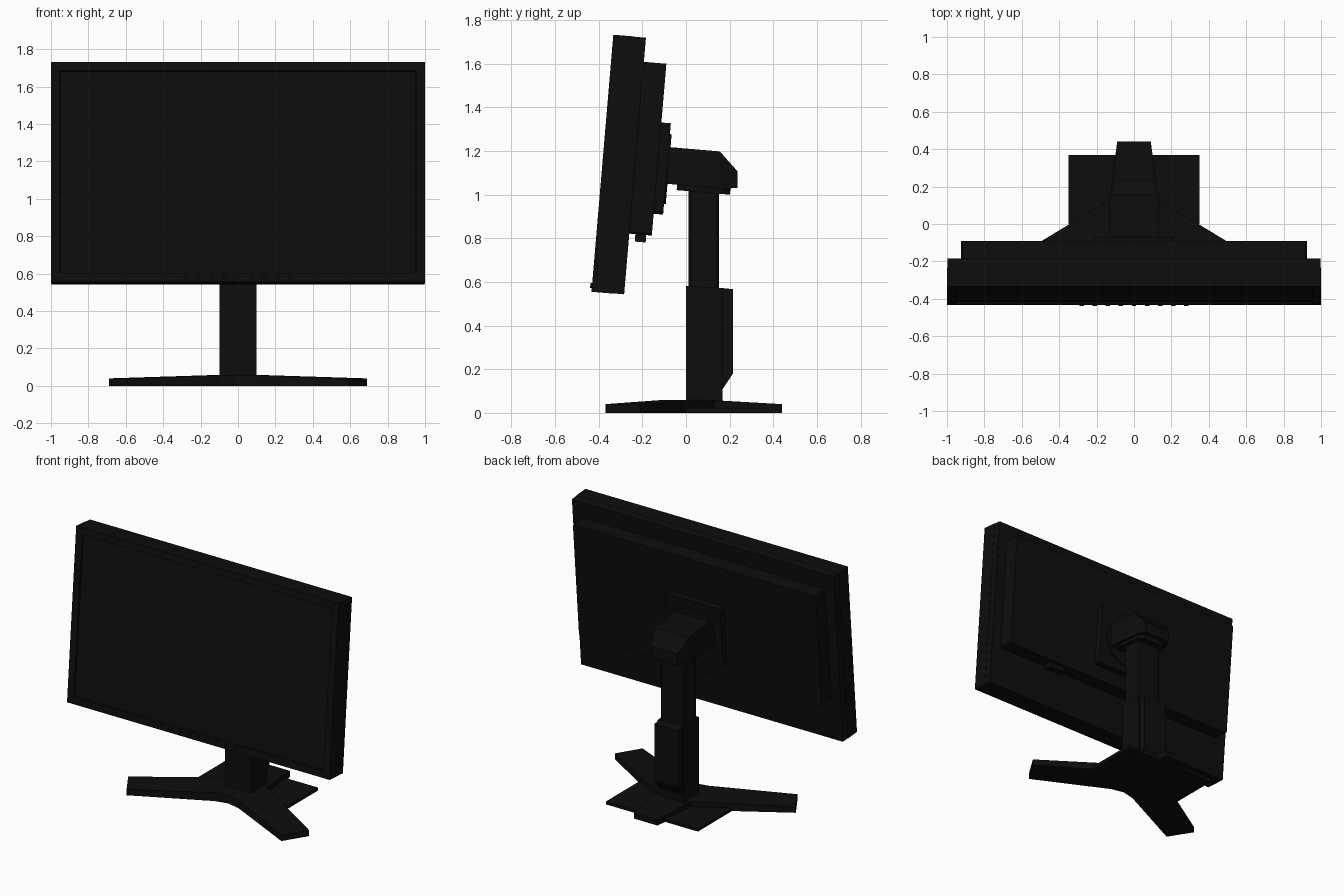
import bpy, bmesh, math
from mathutils import Matrix, Vector

if "Cube" in bpy.data.objects:
    bpy.data.objects.remove(bpy.data.objects["Cube"])

black = bpy.data.materials.new("black_plastic")
black.diffuse_color = (0.004, 0.004, 0.004, 1)
black.use_nodes = True
black.node_tree.nodes["Principled BSDF"].inputs["Base Color"].default_value = black.diffuse_color
TILT = math.radians(-4.85)
# panel frame: origin at the lower front edge, y = depth, z = up the screen
PANEL = Matrix.Translation((0, -0.433, 0.555)) @ Matrix.Rotation(TILT, 4, 'X')


def finish(name, bm, mat=Matrix()):
    bmesh.ops.recalc_face_normals(bm, faces=bm.faces)
    me = bpy.data.meshes.new(name)
    bm.to_mesh(me)
    bm.free()
    ob = bpy.data.objects.new(name, me)
    bpy.context.collection.objects.link(ob)
    ob.matrix_world = mat
    me.materials.append(black)
    return ob


def box_bm(hw, y0, y1, z0, z1, cx=0):
    bm = bmesh.new()
    m = Matrix.Translation((cx, (y0 + y1) / 2, (z0 + z1) / 2)) @ Matrix.Diagonal((2 * hw, y1 - y0, z1 - z0, 1))
    bmesh.ops.create_cube(bm, size=1, matrix=m)
    return bm


def bevel_along(bm, axis, width):
    edges = [e for e in bm.edges if abs((e.verts[0].co - e.verts[1].co).normalized()[axis]) > 0.99]
    bmesh.ops.bevel(bm, geom=edges, offset=width, segments=1, affect='EDGES')


def cylinder(bm, x, y0, y1, z, r, n):
    m = Matrix.Translation((x, (y0 + y1) / 2, z)) @ Matrix.Rotation(math.pi / 2, 4, 'X')
    bmesh.ops.create_cone(bm, cap_ends=True, segments=n, radius1=r, radius2=r, depth=y1 - y0, matrix=m)


def profile_solid(name, pts, hw):
    """Side profile (y, z) extruded across x."""
    bm = bmesh.new()
    f = bm.faces.new([bm.verts.new((-hw, y, z)) for y, z in pts])
    ext = bmesh.ops.extrude_face_region(bm, geom=[f])
    bmesh.ops.translate(bm, vec=(2 * hw, 0, 0), verts=[v for v in ext['geom'] if isinstance(v, bmesh.types.BMVert)])
    return finish(name, bm)


# front housing with the recessed display area
bm = box_bm(1.0, 0, 0.10, 0, 1.182)
bm.faces.ensure_lookup_table()
bm.normal_update()
front = min(bm.faces, key=lambda f: f.calc_center_median().y)
bmesh.ops.inset_region(bm, faces=[front], thickness=0.067)
bmesh.ops.inset_region(bm, faces=[front], thickness=0.004, depth=-0.012)
finish("screen_bezel", bm, PANEL)

# rear housing and raised back
finish("rear_shell", box_bm(0.998, 0.10, 0.15, 0.001, 1.181), PANEL)
bm = box_bm(0.925, 0.145, 0.2535, 0.28, 1.07)
bevel_along(bm, 1, 0.008)
finish("back_cover", bm, PANEL)
finish("cable_socket", box_bm(0.06, 0.178, 0.228, 0.246, 0.285, 0.5), PANEL)

# mounting plate with hinge disc
bm = box_bm(0.21, 0.25, 0.297, 0.38, 0.80)
bevel_along(bm, 1, 0.015)
finish("mount_plate", bm, PANEL)
bm = bmesh.new()
cylinder(bm, 0, 0.29, 0.305, 0.59, 0.16, 16)
finish("hinge_disc", bm, PANEL)

# row of nine buttons
bm = bmesh.new()
for i in range(9):
    cylinder(bm, -0.28 + 0.07 * i, -0.008, 0.01, 0.028, 0.012, 12)
finish("buttons", bm, PANEL)

# stand head: cross-sections (y, bottom, top, half width) joined together
bm = bmesh.new()
rings = []
for y, lo, hi, hw in [(-0.09, 1.05, 1.219, 0.13), (0.155, 1.028, 1.198, 0.13), (0.235, 1.03, 1.108, 0.10)]:
    rings.append([bm.verts.new(p) for p in [(-hw, y, lo), (hw, y, lo), (hw, y, hi), (-hw, y, hi)]])
for a, b in zip(rings, rings[1:]):
    for i in range(4):
        j = (i + 1) % 4
        bm.faces.new((a[i], a[j], b[j], b[i]))
bm.faces.new(rings[0])
bm.faces.new(rings[-1])
finish("stand_head", bm)

bm = box_bm(0.115, -0.125, 0.12, -0.015, 0.02)
bevel_along(bm, 2, 0.035)
finish("head_collar", bm, Matrix.Translation((0, 0.083, 1.025)) @ Matrix.Rotation(TILT, 4, 'X'))

# column
bm = box_bm(0.09, 0.012, 0.152, 0.5, 1.05)
bevel_along(bm, 2, 0.01)
finish("upper_column", bm)
profile_solid("lower_column", [(0, 0.04), (0.168, 0.04), (0.168, 0.572), (0, 0.582)], 0.10)
profile_solid("column_rear_cover", [(0.165, 0.105), (0.215, 0.18), (0.215, 0.567), (0.165, 0.572)], 0.09)

# base: two splayed front legs, hub and rear tongue
T, H = 0.04, 0.058
fl, bl = (0.09, -0.125, H), (0.13, 0.13, H)
mir = lambda p: (-p[0], p[1], p[2])
leg = [fl, (0.59, -0.37, T), (0.69, -0.21, T), bl]
tongue = [bl, (0.09, 0.44, T), (-0.09, 0.44, T), mir(bl)]
hub = [(0, -0.105, H), fl, bl, mir(bl), mir(fl)]
bm = bmesh.new()
for poly in (leg, [mir(p) for p in reversed(leg)], tongue, hub):
    bm.faces.new([bm.verts.new(p) for p in poly])
bmesh.ops.remove_doubles(bm, verts=bm.verts, dist=1e-4)
ext = bmesh.ops.extrude_face_region(bm, geom=bm.faces[:], use_keep_orig=True)
for v in ext['geom']:
    if isinstance(v, bmesh.types.BMVert):
        v.co.z = 0
finish("base_legs", bm)
finish("base_rear_plate", box_bm(0.35, 0, 0.37, 0.001, 0.022))
